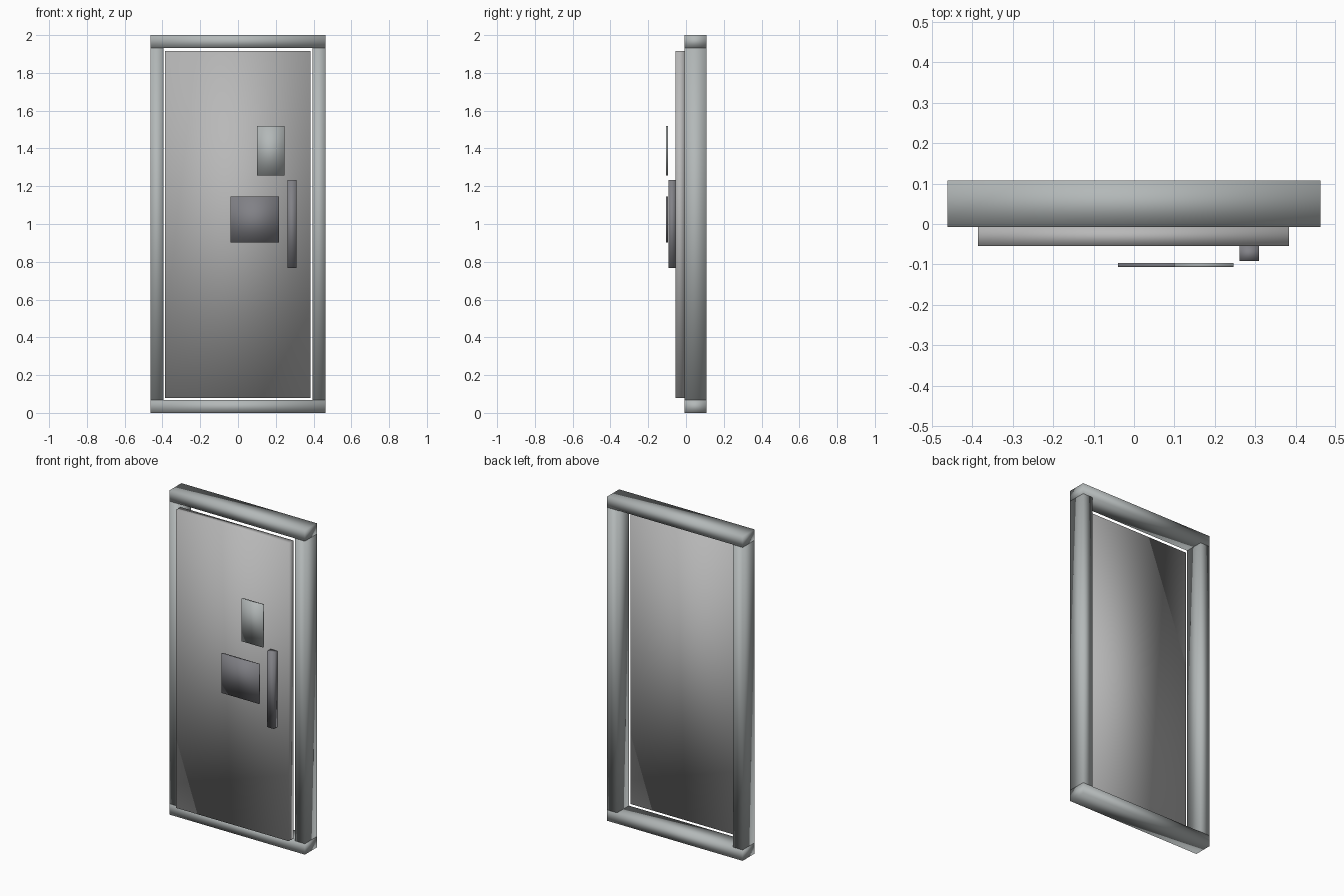
import bpy
import bmesh
from mathutils import Vector

if "Cube" in bpy.data.objects:
    bpy.data.objects.remove(bpy.data.objects["Cube"])


def material(name, rgb):
    m = bpy.data.materials.new(name)
    m.diffuse_color = (*rgb, 1)
    m.use_nodes = True
    m.node_tree.nodes["Principled BSDF"].inputs["Base Color"].default_value = m.diffuse_color
    return m


frame_grey = material("frame_grey", (0.45, 0.48, 0.48))
door_grey = material("door_grey", (0.48, 0.48, 0.48))
dark_grey = material("dark_grey", (0.22, 0.22, 0.24))


def box(name, x, y, z, mat):
    """Softly shaded box spanning the given (min, max) ranges."""
    mid = Vector([(a + b) / 2 for a, b in (x, y, z)])
    size = Vector([b - a for a, b in (x, y, z)])
    bm = bmesh.new()
    bmesh.ops.create_cube(bm, size=1)
    bmesh.ops.scale(bm, vec=size, verts=bm.verts)
    for f in bm.faces:
        f.smooth = True
    mesh = bpy.data.meshes.new(name)
    bm.to_mesh(mesh)
    bm.free()
    mesh.materials.append(mat)
    ob = bpy.data.objects.new(name, mesh)
    ob.location = mid
    bpy.context.collection.objects.link(ob)
    return ob


W, POST, BAR, H = 0.462, 0.067, 0.067, 2.0
frame_y = (-0.008, 0.108)

# Frame: two posts between a sill and a lintel
for side, x0 in (("left", -W), ("right", W - POST)):
    box("frame_post_" + side, (x0, x0 + POST), frame_y, (BAR, H - BAR), frame_grey)
for name, z0 in (("frame_sill", 0), ("frame_lintel", H - BAR)):
    box(name, (-W, W), frame_y, (z0, z0 + BAR), frame_grey)

# Door leaf in front of the frame opening
box("door_panel", (-0.386, 0.384), (-0.055, -0.008), (0.08, 1.917), door_grey)

# Handle bar on the door
box("door_handle", (0.261, 0.309), (-0.092, -0.055), (0.766, 1.233), dark_grey)

# Thin plates floating in front of the door
plate_y = (-0.107, -0.096)
box("upper_plate", (0.1, 0.246), plate_y, (1.257, 1.52), frame_grey)
box("lower_plate", (-0.039, 0.218), plate_y, (0.902, 1.145), dark_grey)
